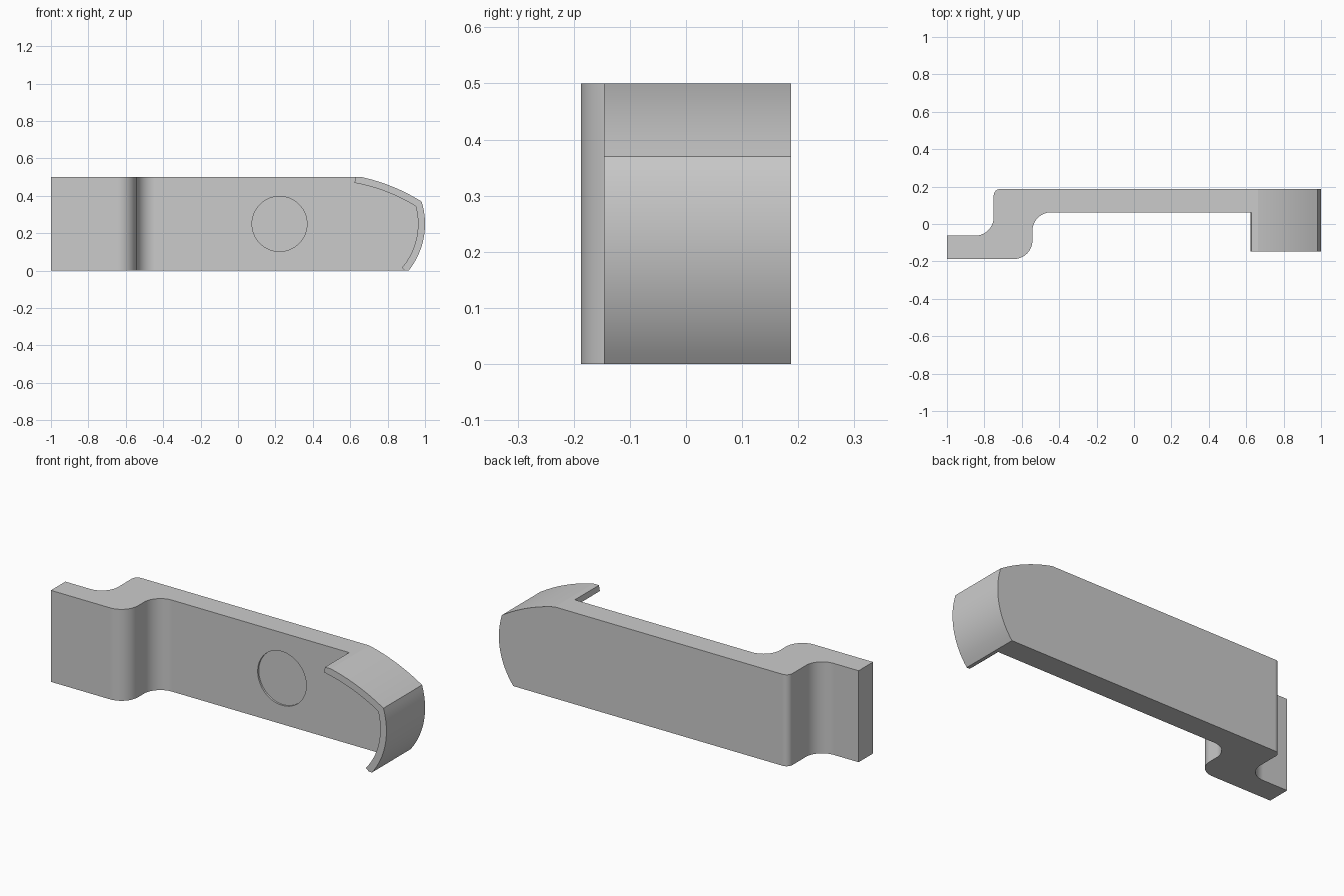
import bpy
import bmesh
from math import radians, cos, sin

cube = bpy.data.objects.get("Cube")
if cube:
    bpy.data.objects.remove(cube, do_unlink=True)

grey = bpy.data.materials.new("light_grey")
grey.use_nodes = True
grey.diffuse_color = (0.6, 0.6, 0.6, 1)
grey.node_tree.nodes["Principled BSDF"].inputs["Base Color"].default_value = (0.6, 0.6, 0.6, 1)


def arc(center, r, start, end, n=16):
    """Points on an arc, angles in degrees."""
    angles = [radians(start + (end - start) * i / n) for i in range(n + 1)]
    return [(center[0] + r * cos(a), center[1] + r * sin(a)) for a in angles]


def prism(name, points, axis, low, high):
    """Closed profile extruded along z (profile in xy) or along y (profile in xz)."""
    def place(p, d):
        return (p[0], p[1], d) if axis == "z" else (p[0], d, p[1])
    bm = bmesh.new()
    ends = [[bm.verts.new(place(p, d)) for p in points] for d in (low, high)]
    for ring in ends:
        bm.faces.new(ring)
    for i in range(len(points)):
        j = (i + 1) % len(points)
        bm.faces.new((ends[0][i], ends[0][j], ends[1][j], ends[1][i]))
    bmesh.ops.recalc_face_normals(bm, faces=bm.faces)
    mesh = bpy.data.meshes.new(name)
    bm.to_mesh(mesh)
    bm.free()
    mesh.materials.append(grey)
    obj = bpy.data.objects.new(name, mesh)
    bpy.context.collection.objects.link(obj)
    return obj


def combine(target, tool, operation):
    """Apply a boolean and remove the tool."""
    mod = target.modifiers.new(operation.lower(), "BOOLEAN")
    mod.operation = operation
    mod.solver = "EXACT"
    mod.object = tool
    bpy.context.view_layer.objects.active = target
    bpy.ops.object.modifier_apply(modifier=mod.name)
    bpy.data.objects.remove(tool, do_unlink=True)


# Stepped bar: offset tab, rounded step and long plate
STEP = 0.1
bar_profile = [(-1, -0.1875)]
bar_profile += arc((-0.643, -0.0875), STEP, -90, 0)
bar_profile += arc((-0.443, -0.0375), STEP, 180, 90)
bar_profile += [(1.1, 0.0625), (1.1, 0.1875)]
bar_profile += arc((-0.715, 0.1525), 0.035, 90, 180)
bar_profile += arc((-0.85, 0.0375), STEP, 0, -90)
bar_profile += [(-1, -0.0625)]
bar = prism("latch_bar", bar_profile, "z", -0.1, 0.6)

# Curved lip along the rounded end, trimmed by the outline below
TOP, NOSE, WALL = (0.449, -0.477), (0.6, 0.25), 0.0375
lip_profile = arc(TOP, 1 - WALL, 79.6, 58.64)
lip_profile += arc(NOSE, 0.4 - WALL, 15.14, -40.4)
foot = arc(NOSE, 0.5, -40.4, -40.4, 1)[0]
tip = arc(TOP, 1.1, 79.6, 79.6, 1)[0]
lip_profile += [foot, (1.2, foot[1]), (1.2, tip[1]), tip]
combine(bar, prism("lip", lip_profile, "y", -0.146, 0.1), "UNION")

# Front outline with the rounded nose
outline = [(-1.1, 0)] + arc(NOSE, 0.4, -38.68, 17.42)
outline += arc(TOP, 1, 57.83, 77.69)[1:] + [(-1.1, 0.5)]
combine(bar, prism("outline", outline, "y", -0.3, 0.3), "INTERSECT")

# Shallow round recess in the front of the plate
disc = arc((0.222, 0.25), 0.147, 0, 360, 64)[:-1]
combine(bar, prism("recess", disc, "y", 0, 0.0725), "DIFFERENCE")

# Smooth the curves and keep the flats flat
bpy.ops.object.select_all(action="DESELECT")
bar.select_set(True)
bpy.context.view_layer.objects.active = bar
bpy.ops.object.shade_smooth_by_angle(angle=radians(10))
weighted = bar.modifiers.new("weighted_normals", "WEIGHTED_NORMAL")
weighted.keep_sharp = True
